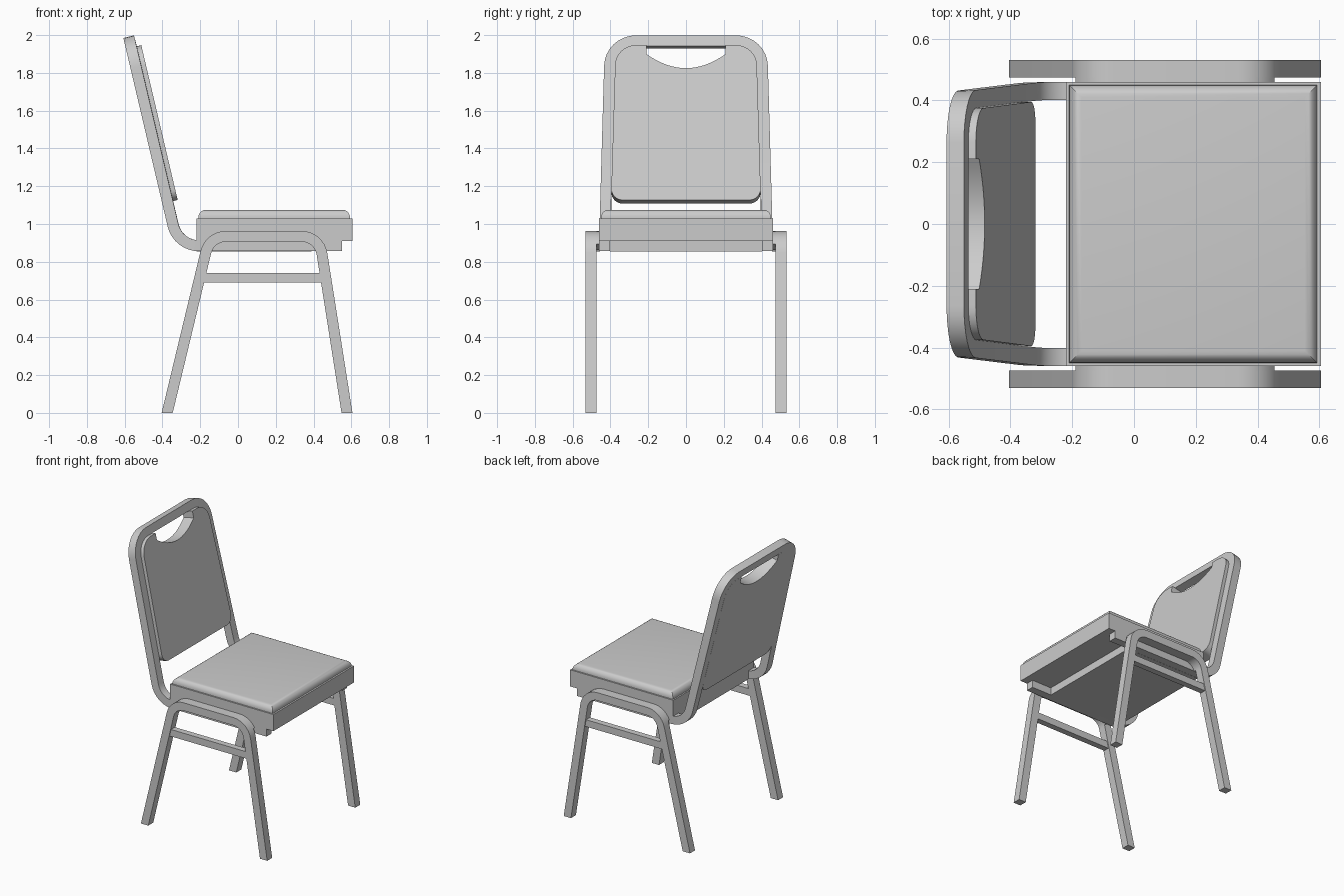
import bpy, bmesh, math
from mathutils import Vector, Quaternion

cube = bpy.data.objects.get("Cube")
if cube:
    bpy.data.objects.remove(cube)

grey = bpy.data.materials.new("plain grey")
grey.use_nodes = True
grey.diffuse_color = (0.6, 0.6, 0.6, 1)
grey.node_tree.nodes["Principled BSDF"].inputs["Base Color"].default_value = (0.6, 0.6, 0.6, 1)


def finish(bm, name):
    bmesh.ops.recalc_face_normals(bm, faces=bm.faces)
    mesh = bpy.data.meshes.new(name)
    bm.to_mesh(mesh)
    bm.free()
    mesh.materials.append(grey)
    ob = bpy.data.objects.new(name, mesh)
    bpy.context.collection.objects.link(ob)
    bpy.ops.object.select_all(action='DESELECT')
    ob.select_set(True)
    bpy.context.view_layer.objects.active = ob
    bpy.ops.object.shade_smooth_by_angle(angle=math.radians(30))


def box(name, lo, hi, bevel=0):
    """Box between two corners, with optional rounded top edges."""
    bm = bmesh.new()
    bmesh.ops.create_cube(bm, size=1)
    for v in bm.verts:
        v.co = [a + (b - a) * (c + 0.5) for a, b, c in zip(lo, hi, v.co)]
    if bevel:
        top = [e for e in bm.edges if all(v.co.z > hi[2] - 1e-4 for v in e.verts)]
        bmesh.ops.bevel(bm, geom=top, offset=bevel, segments=5, profile=0.5, affect='EDGES')
    finish(bm, name)


def fillet(points, radii, steps=8):
    """Round the corners of a path; a radius of 0 keeps the point."""
    pts = [Vector(p) for p in points]
    out = []
    for i, (p, r) in enumerate(zip(pts, radii)):
        if r == 0:
            out.append(p)
            continue
        a = (pts[i - 1] - p).normalized()
        b = (pts[(i + 1) % len(pts)] - p).normalized()
        half = a.angle(b) / 2
        reach = r / math.tan(half)
        centre = p + (a + b).normalized() * r / math.sin(half)
        start = p + a * reach - centre
        axis, angle = start.rotation_difference(p + b * reach - centre).to_axis_angle()
        for k in range(steps + 1):
            out.append(centre + Quaternion(axis, angle * k / steps) @ start)
    return out


def sweep(name, path, width, depth, floor=False):
    """Rectangular tube along a path that starts in a plane facing y."""
    bm = bmesh.new()
    rings, side, prev = [], Vector((0, 1, 0)), None
    last = len(path) - 1
    for i, p in enumerate(path):
        t = (path[min(i + 1, last)] - path[max(i - 1, 0)]).normalized()
        if prev:
            side.rotate(prev.rotation_difference(t))
        prev = t
        up = t.cross(side).normalized()
        ring = []
        for a, b in ((-1, -1), (1, -1), (1, 1), (-1, 1)):
            co = p + side * a * width / 2 + up * b * depth / 2
            if floor and i in (0, last):
                co -= t * (co.z / t.z)
            ring.append(bm.verts.new(co))
        rings.append(ring)
    for r, s in zip(rings, rings[1:]):
        for k in range(4):
            bm.faces.new((r[k], r[(k + 1) % 4], s[(k + 1) % 4], s[k]))
    bm.faces.new(rings[0])
    bm.faces.new(rings[-1])
    finish(bm, name)


# Leg arches with inner mounting strip and stretcher, one set per side
for sign, tag in ((1, "left"), (-1, "right")):
    y = 0.503 * sign
    path = fillet([(-0.375, y, 0), (-0.15, y, 0.935), (0.43, y, 0.935), (0.577, y, 0)],
                  [0, 0.11, 0.11, 0])
    sweep(tag + "_leg_arch", path, 0.057, 0.057, floor=True)
    strip = [Vector((p.x, 0.467 * sign, p.z)) for p in path if p.z > 0.865]
    sweep(tag + "_mounting_strip", strip, 0.022, 0.055)
    box(tag + "_stretcher", (-0.2, y - 0.022, 0.69), (0.45, y + 0.022, 0.74))

# Seat
box("seat_frame", (-0.22, -0.46, 0.91), (0.605, 0.46, 1.03))
box("seat_base_panel", (-0.22, -0.402, 0.855), (0.39, 0.402, 0.92))
box("seat_cushion", (-0.21, -0.45, 1.02), (0.593, 0.45, 1.075), bevel=0.04)

# Back frame: one tube from under the seat, up and over
foot = Vector((-0.318, 0, 0.885))
up = Vector((-0.235, 0, 1)).normalized()
out = Vector((up.z, 0, -up.x))
head = foot + up * 1.108
wide, narrow = Vector((0, 0.431, 0)), Vector((0, 0.4, 0))
front = Vector((0.55, 0, 0.885))
path = fillet([front - wide, foot - wide, head - narrow, head + narrow, foot + wide, front + wide],
              [0, 0.14, 0.14, 0.14, 0.14, 0])
sweep("back_frame", path, 0.058, 0.058)

# Back pad, flush with the rear of the frame, with a curved hand opening on top
low, high, grip = 0.236, 1.078, 0.21
outline = fillet([(-0.397, low, 0), (0.397, low, 0), (0.372, high, 0),
                  (grip, high, 0), (-grip, high, 0), (-0.372, high, 0)],
                 [0.06, 0.06, 0.11, 0, 0, 0.11])
notch = [Vector((grip * k / 8, 0.953 + 0.077 * (k / 8) ** 2, 0)) for k in range(8, -9, -1)]
gap = next(i for i, p in enumerate(outline) if p.x == outline[i - 1].x * -1 and p.y > 1)
outline[gap:gap] = notch
bm = bmesh.new()
pad = bm.faces.new([bm.verts.new(foot + Vector((0, p.x, 0)) + up * p.y - out * 0.029) for p in outline])
moved = bmesh.ops.extrude_face_region(bm, geom=[pad])["geom"]
bmesh.ops.translate(bm, vec=out * 0.083, verts=[g for g in moved if isinstance(g, bmesh.types.BMVert)])
finish(bm, "back_pad")
